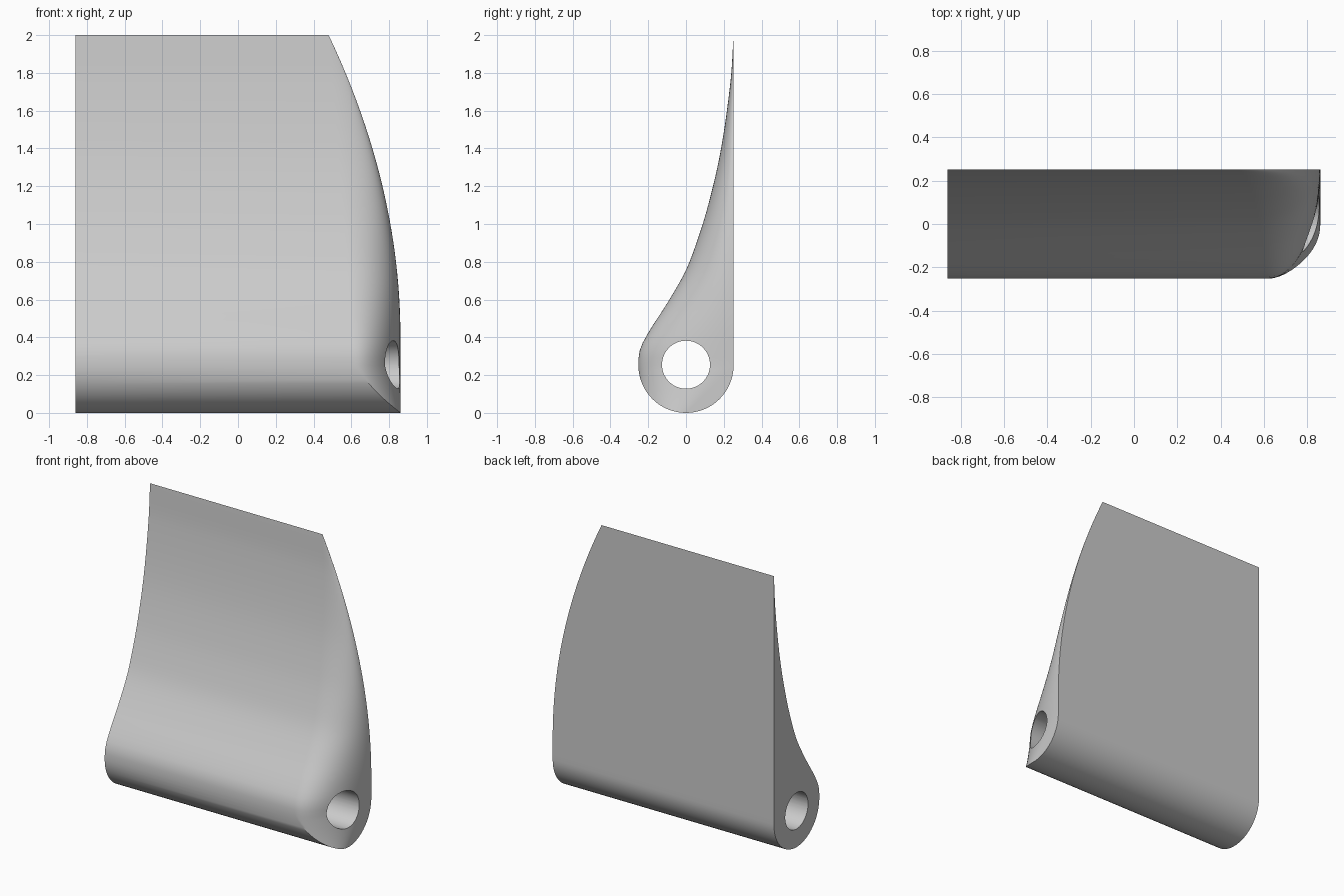
import bpy, bmesh, math
from mathutils import Matrix

if "Cube" in bpy.data.objects:
    bpy.data.objects.remove(bpy.data.objects["Cube"], do_unlink=True)

R = 0.252          # radius of the rounded foot, half the depth
HALF = 0.86        # half the width
TOP = 2.0
ROUND_STEPS = 20

# Front profile as (height, depth), swept up from the foot
FRONT = [(R, -R), (0.34, -0.242), (0.44, -0.19), (0.58, -0.1), (0.74, -0.008),
         (0.87, 0.045), (1.08, 0.112), (1.38, 0.182), (1.75, 0.235), (TOP, R)]


def front_depth(z):
    """Smooth curve through the front profile."""
    i = next((k for k in range(len(FRONT) - 2) if z <= FRONT[k + 1][0]), len(FRONT) - 2)
    (z0, y0), (z1, y1) = FRONT[i], FRONT[i + 1]

    def slope(k):
        if k == 0:
            return 0.0
        a, b = FRONT[k - 1], FRONT[min(k + 1, len(FRONT) - 1)]
        return (b[1] - a[1]) / (b[0] - a[0])

    d = z1 - z0
    t = (z - z0) / d
    return ((2*t**3 - 3*t**2 + 1) * y0 + (t**3 - 2*t**2 + t) * d * slope(i)
            + (3*t**2 - 2*t**3) * y1 + (t**3 - t**2) * d * slope(i + 1))


def section(z):
    """Horizontal outline: straight left part, elliptical rounded end."""
    if z < R:
        back = math.sqrt(max(0, R * R - (z - R) ** 2))
        front, centre, depth = -back, z, R + z
        inner = 0.62
    else:
        back, front = R, front_depth(z)
        centre, depth = R, R - front
        inner = 0.62 - 0.14 * (z - R) / (TOP - R)
    outer = HALF - 0.38 * (max(0, z - 0.4) / 1.6) ** 2
    start = 0.0
    if depth > 1e-6:
        start = math.acos(max(-1, min(1, (centre - front) / depth)))
    pts = [(-HALF, back, z), (-HALF, front, z)]
    for i in range(ROUND_STEPS + 1):
        a = start + (math.pi / 2 - start) * i / ROUND_STEPS
        pts.append((inner + (outer - inner) * math.sin(a),
                    centre - depth * math.cos(a), z))
    pts.append((outer, back, z))
    return pts


# Blade body lofted through stacked sections
levels = [R - R * math.cos(math.pi / 2 * i / 16) for i in range(17)]
levels += [R + (TOP - R) * i / 44 for i in range(1, 45)]
bm = bmesh.new()
rings = [[bm.verts.new(p) for p in section(z)] for z in levels]
for low, high in zip(rings, rings[1:]):
    n = len(low)
    for i in range(n):
        j = (i + 1) % n
        bm.faces.new((low[i], low[j], high[j], high[i]))
bmesh.ops.remove_doubles(bm, verts=bm.verts[:], dist=1e-4)
bmesh.ops.recalc_face_normals(bm, faces=bm.faces[:])
mesh = bpy.data.meshes.new("blade_body")
bm.to_mesh(mesh)
bm.free()
body = bpy.data.objects.new("blade_body", mesh)
bpy.context.collection.objects.link(body)

# Pivot hole through the foot
bm = bmesh.new()
bmesh.ops.create_cone(bm, cap_ends=True, segments=64, radius1=0.127, radius2=0.127,
                      depth=3, matrix=Matrix.Translation((0, 0, 0.255))
                      @ Matrix.Rotation(math.pi / 2, 4, 'Y'))
hole_mesh = bpy.data.meshes.new("hole_cutter")
bm.to_mesh(hole_mesh)
bm.free()
cutter = bpy.data.objects.new("hole_cutter", hole_mesh)
cutter.hide_render = True
bpy.context.collection.objects.link(cutter)

cut = body.modifiers.new("pivot_hole", 'BOOLEAN')
cut.operation = 'DIFFERENCE'
cut.solver = 'EXACT'
cut.object = cutter
bpy.ops.object.select_all(action='DESELECT')
bpy.context.view_layer.objects.active = body
body.select_set(True)
bpy.ops.object.modifier_apply(modifier=cut.name)
bpy.data.objects.remove(cutter, do_unlink=True)

# Single plain grey
grey = bpy.data.materials.new("light_grey")
grey.use_nodes = True
colour = (0.6, 0.6, 0.6, 1)
grey.diffuse_color = colour
grey.node_tree.nodes["Principled BSDF"].inputs["Base Color"].default_value = colour
body.data.materials.clear()
body.data.materials.append(grey)
bpy.ops.object.shade_smooth_by_angle(angle=math.radians(30))
